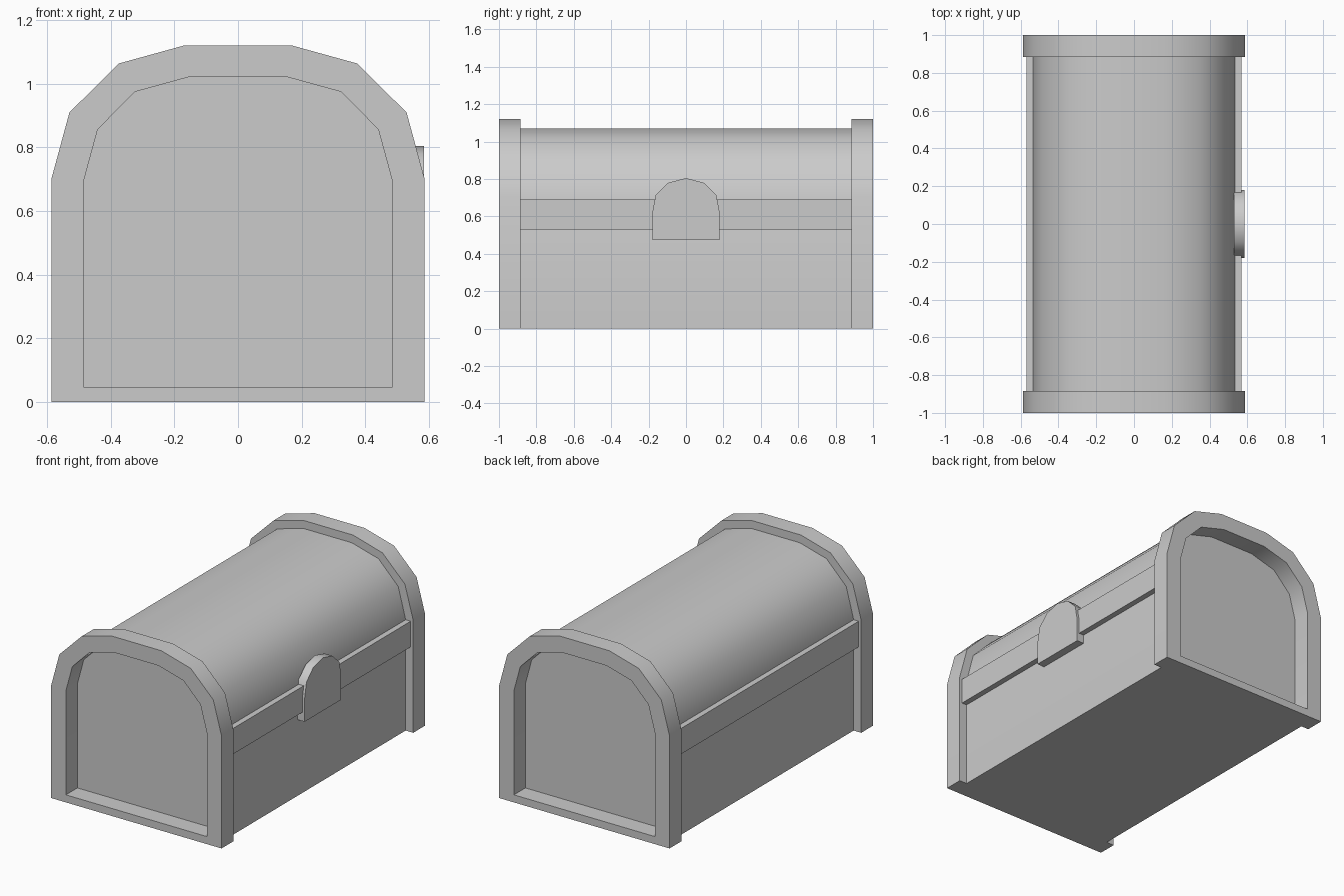
import bpy, bmesh, math

if "Cube" in bpy.data.objects:
    bpy.data.objects.remove(bpy.data.objects["Cube"])


def arch(half):
    """Closed outline from its right half, listed from the bottom up."""
    left = [(-u, v) for u, v in reversed(half) if u > 0]
    return half + left


def prism(name, outline, a, b, place, hole=None):
    """Extrude an outline from a to b, optionally as a ring around a hole."""
    bm = bmesh.new()

    def loop(points, d):
        return [bm.verts.new(place(u, v, d)) for u, v in points]

    n = len(outline)
    o1, o2 = loop(outline, a), loop(outline, b)
    pairs = [(o1, o2)]
    if hole:
        i1, i2 = loop(hole, a), loop(hole, b)
        pairs += [(i1, i2), (o1, i1), (o2, i2)]
    else:
        bm.faces.new(o1)
        bm.faces.new(o2)
    for p, q in pairs:
        for i in range(n):
            j = (i + 1) % n
            bm.faces.new((p[i], p[j], q[j], q[i]))
    bmesh.ops.recalc_face_normals(bm, faces=bm.faces)
    mesh = bpy.data.meshes.new(name)
    bm.to_mesh(mesh)
    bm.free()
    ob = bpy.data.objects.new(name, mesh)
    bpy.context.collection.objects.link(ob)
    bpy.ops.object.select_all(action='DESELECT')
    ob.select_set(True)
    bpy.context.view_layer.objects.active = ob
    bpy.ops.object.shade_smooth_by_angle(angle=math.radians(40))
    return ob


def along_y(u, v, d):
    return (u, d, v)


def along_x(u, v, d):
    return (d, u, v)


# Arched outlines
outer = arch([(0.587, 0), (0.587, 0.70), (0.53, 0.91), (0.375, 1.064), (0.172, 1.12)])
inner = arch([(0.485, 0.047), (0.485, 0.695), (0.441, 0.857), (0.324, 0.975), (0.153, 1.022)])
shell = arch([(0.535, 0), (0.535, 0.69), (0.484, 0.883), (0.348, 1.02), (0.163, 1.07)])

# Chest body with barrel lid
prism("chest_body", shell, -0.887, 0.887, along_y)

# Raised end frames
for name, s in (("front_frame", -1), ("back_frame", 1)):
    prism(name, outer, s * 1.0, s * 0.885, along_y, inner)

# Lid rim bands on both long sides
for name, s in (("right_band", 1), ("left_band", -1)):
    band = [(s * 0.53, 0.53), (s * 0.57, 0.53), (s * 0.57, 0.69), (s * 0.53, 0.69)]
    prism(name, band, -0.885, 0.885, along_y)

# Lock plate
lock = arch([(0.18, 0.475), (0.18, 0.62), (0.162, 0.715), (0.095, 0.78), (0, 0.805)])
prism("lock_plate", lock, 0.53, 0.585, along_x)
